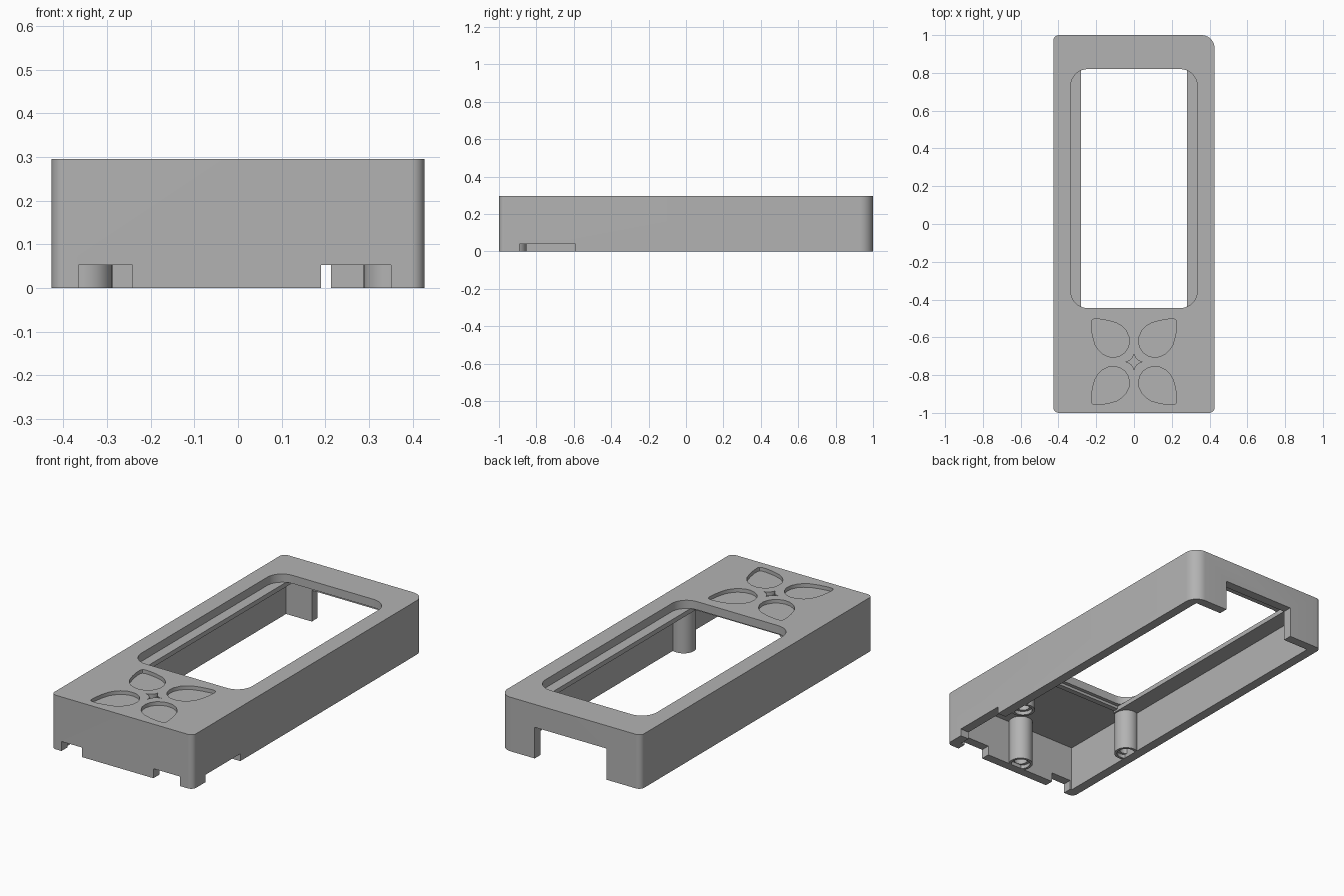
import bpy, bmesh, math

cube = bpy.data.objects.get("Cube")
if cube:
    bpy.data.objects.remove(cube)

W, L, H = 0.427, 1.0, 0.295      # half width, half length, height
IX, IY, CEIL = 0.375, 0.95, 0.25  # inner walls and ceiling

grey = bpy.data.materials.new("plain grey")
grey.use_nodes = True
colour = (0.45, 0.45, 0.45, 1)
grey.diffuse_color = colour
grey.node_tree.nodes["Principled BSDF"].inputs["Base Color"].default_value = colour


def prism(name, outline, z0, z1):
    """Extrude a counter-clockwise outline from z0 to z1."""
    bm = bmesh.new()
    base = bm.faces.new([bm.verts.new((x, y, z0)) for x, y in outline])
    base.normal_flip()
    top = bmesh.ops.extrude_face_region(bm, geom=[base], use_keep_orig=True)["geom"]
    bmesh.ops.translate(bm, vec=(0, 0, z1 - z0),
                        verts=[g for g in top if isinstance(g, bmesh.types.BMVert)])
    bmesh.ops.recalc_face_normals(bm, faces=bm.faces)
    mesh = bpy.data.meshes.new(name)
    bm.to_mesh(mesh)
    bm.free()
    mesh.materials.append(grey)
    obj = bpy.data.objects.new(name, mesh)
    bpy.context.collection.objects.link(obj)
    return obj


def rounded(x0, x1, y0, y1, radii, steps=10):
    """Rectangle outline; radii run front -x, front +x, back +x, back -x."""
    pts = []
    corners = [(x0, y0, 1, 1), (x1, y0, -1, 1), (x1, y1, -1, -1), (x0, y1, 1, -1)]
    for i, ((x, y, sx, sy), r) in enumerate(zip(corners, radii)):
        if r == 0:
            pts.append((x, y))
            continue
        for k in range(steps + 1):
            a = math.pi * (1 + i / 2 + k / steps / 2)
            pts.append((x + sx * r + r * math.cos(a), y + sy * r + r * math.sin(a)))
    return pts


def box(name, x0, x1, y0, y1, z0, z1):
    return prism(name, rounded(x0, x1, y0, y1, (0, 0, 0, 0)), z0, z1)


def disc(x, y, r, n=40):
    return [(x + r * math.cos(math.tau * k / n), y + r * math.sin(math.tau * k / n))
            for k in range(n)]


def cut(target, cutter):
    cutter.hide_render = True
    mod = target.modifiers.new("cut", "BOOLEAN")
    mod.operation, mod.solver, mod.object = "DIFFERENCE", "EXACT", cutter
    bpy.context.view_layer.objects.active = target
    bpy.ops.object.modifier_apply(modifier=mod.name)
    bpy.data.objects.remove(cutter)


def smooth(obj):
    bpy.ops.object.select_all(action="DESELECT")
    obj.select_set(True)
    bpy.context.view_layer.objects.active = obj
    bpy.ops.object.shade_smooth_by_angle(angle=math.radians(30))


# Hollow case with an open underside
case = prism("case", rounded(-W, W, -L, L, (0.03, 0.03, 0.07, 0.03)), 0, H)
cut(case, box("cavity", -IX, IX, -IY, IY, -0.1, CEIL))

# Display window
cut(case, prism("window", rounded(-0.335, 0.335, -0.445, 0.82, [0.09] * 4), 0.2, 0.4))

# Openings along the bottom edge
cut(case, box("back_opening", -0.22, 0.213, 0.9, 1.1, -0.1, 0.17))
cut(case, box("front_notch_a", -0.365, -0.242, -1.1, -0.9, -0.1, 0.052))
cut(case, box("front_notch_b", 0.19, 0.35, -1.1, -0.9, -0.1, 0.052))
cut(case, box("side_notch", 0.3, 0.5, -0.89, -0.59, -0.1, 0.04))

# Engraved flower: four petals on the diagonals and a small star
FY, DEPTH = -0.73, 0.02
half = [(0.075, 0.03), (0.09, 0.055), (0.115, 0.076), (0.15, 0.088), (0.18, 0.088),
        (0.21, 0.081), (0.25, 0.059), (0.29, 0.03), (0.31, 0.01)]
petal = [(0.069, 0)] + [(t, -w) for t, w in half] + [(0.313, 0)]
petal += [(t, w) for t, w in reversed(half)]
for i in range(4):
    a = math.pi / 4 + i * math.pi / 2
    c, s = math.cos(a), math.sin(a)
    outline = [(t * c - w * s, FY + t * s + w * c) for t, w in petal]
    cut(case, prism("petal", outline, H - DEPTH, H + 0.1))

star, R = [], 0.05
for i in range(4):
    a = math.pi / 4 + i * math.pi / 2
    cx, cy = R * math.sqrt(2) * math.cos(a), R * math.sqrt(2) * math.sin(a)
    for k in range(8):
        b = a + math.pi * 1.25 - k / 8 * math.pi / 2
        star.append((cx + R * math.cos(b), FY + cy + R * math.sin(b)))
cut(case, prism("star", star, H - DEPTH, H + 0.1))
smooth(case)

# Rails carrying the display
for side, name in ((-1, "right_rail"), (1, "left_rail")):
    xs = sorted((side * 0.28, side * (IX + 0.01)))
    box(name, *xs, -0.5, IY + 0.01, 0.225, CEIL)
box("front_rail", -0.28, 0.28, -0.495, -0.465, 0.235, CEIL + 0.01)

# Screw posts with stepped holes
for name, x, y in (("right_post", -0.35, -0.48), ("left_post", 0.35, -0.48),
                   ("front_post", 0, -0.915)):
    post = prism(name, disc(x, y, 0.062), 0, CEIL + 0.005)
    cut(post, prism("counterbore", disc(x, y, 0.048), -0.1, 0.02))
    cut(post, prism("bore", disc(x, y, 0.034), -0.1, 0.15))
    smooth(post)
